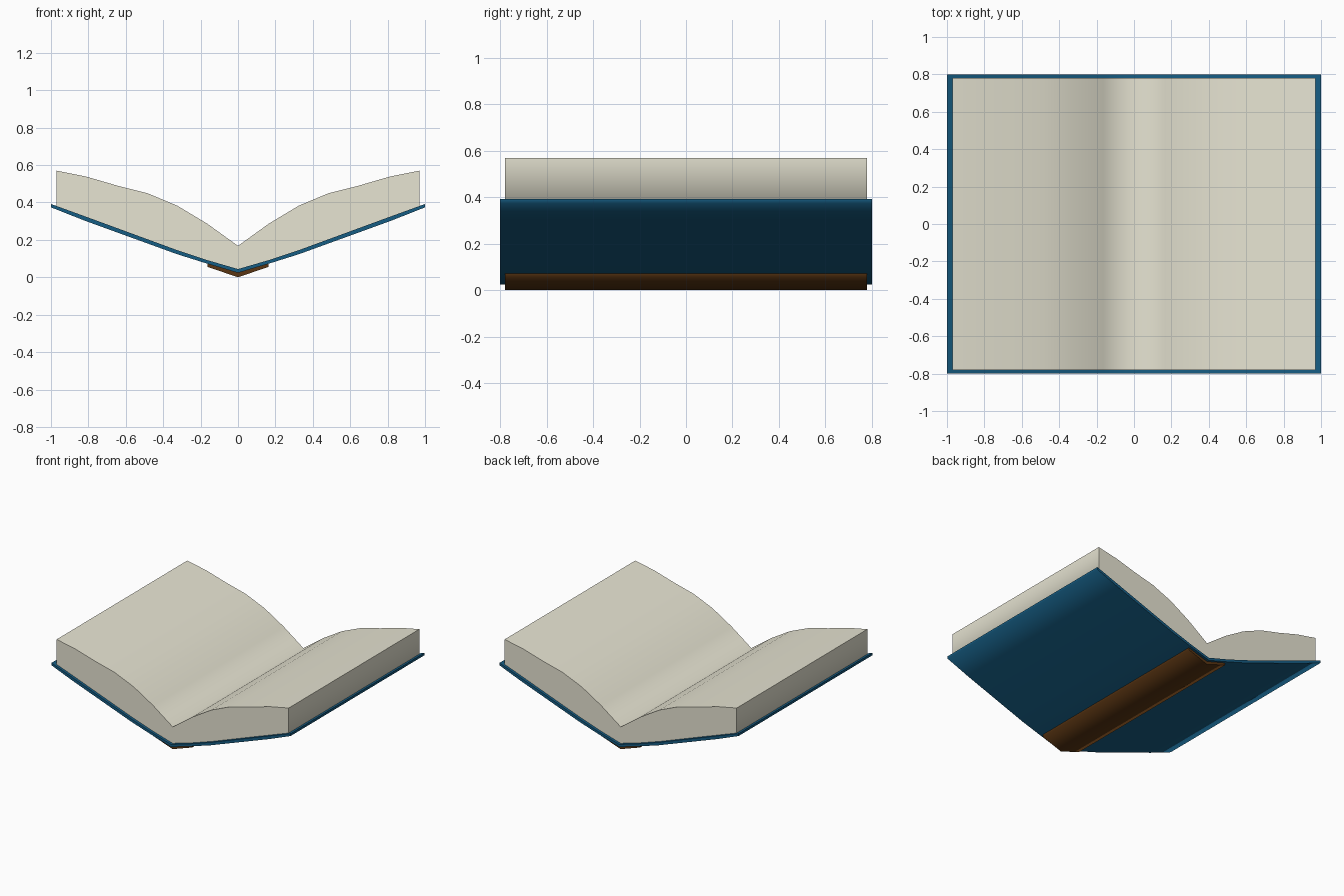
import bpy, bmesh, math

if "Cube" in bpy.data.objects:
    bpy.data.objects.remove(bpy.data.objects["Cube"])


def material(name, color):
    m = bpy.data.materials.new(name)
    m.diffuse_color = (*color, 1)
    m.use_nodes = True
    m.node_tree.nodes["Principled BSDF"].inputs["Base Color"].default_value = m.diffuse_color
    return m


def mirrored(half):
    # half runs from the gutter (x = 0) outwards
    return [(-x, z) for x, z in reversed(half[1:])] + list(half)


def extruded_strip(name, top, bottom, half_depth, mat):
    """Solid between a top and a bottom profile, extruded along y."""
    up, low = mirrored(top), mirrored(bottom)
    n = len(up)
    bm = bmesh.new()
    rows = [[bm.verts.new((x, y, z)) for x, z in line]
            for line, y in ((up, -half_depth), (up, half_depth),
                            (low, half_depth), (low, -half_depth))]
    for i in range(n - 1):
        for r in range(4):
            a, b = rows[r], rows[(r + 1) % 4]
            bm.faces.new((a[i], a[i + 1], b[i + 1], b[i]))
    for i in (0, n - 1):
        bm.faces.new([row[i] for row in rows])
    bmesh.ops.recalc_face_normals(bm, faces=bm.faces)
    mesh = bpy.data.meshes.new(name)
    bm.to_mesh(mesh)
    bm.free()
    obj = bpy.data.objects.new(name, mesh)
    bpy.context.collection.objects.link(obj)
    mesh.materials.append(mat)
    bpy.ops.object.select_all(action='DESELECT')
    obj.select_set(True)
    bpy.context.view_layer.objects.active = obj
    bpy.ops.object.shade_smooth_by_angle(angle=math.radians(75))
    return obj


paper = material("paper", (0.80, 0.78, 0.65))
navy = material("navy", (0.008, 0.11, 0.23))
brown = material("brown", (0.10, 0.035, 0.006))

# Open page block with curved leaves
page_top = [(0, 0.168), (0.165, 0.287), (0.325, 0.383), (0.485, 0.45),
            (0.645, 0.49), (0.81, 0.538), (0.97, 0.57)]
page_bottom = [(0, 0.042), (0.165, 0.09), (0.325, 0.143), (0.485, 0.202),
               (0.645, 0.26), (0.81, 0.321), (0.97, 0.38)]
extruded_strip("pages", page_top, page_bottom, 0.78, paper)

# Cover boards
cover_top = [(0, 0.044), (0.165, 0.092), (0.325, 0.145), (0.81, 0.323), (1, 0.392)]
cover_bottom = [(0, 0.024), (0.165, 0.073), (0.33, 0.125), (0.82, 0.303), (1, 0.374)]
extruded_strip("cover", cover_top, cover_bottom, 0.80, navy)

# Spine strip under the fold
extruded_strip("spine", [(0, 0.027), (0.163, 0.077)],
               [(0, 0.0), (0.163, 0.056)], 0.78, brown)
